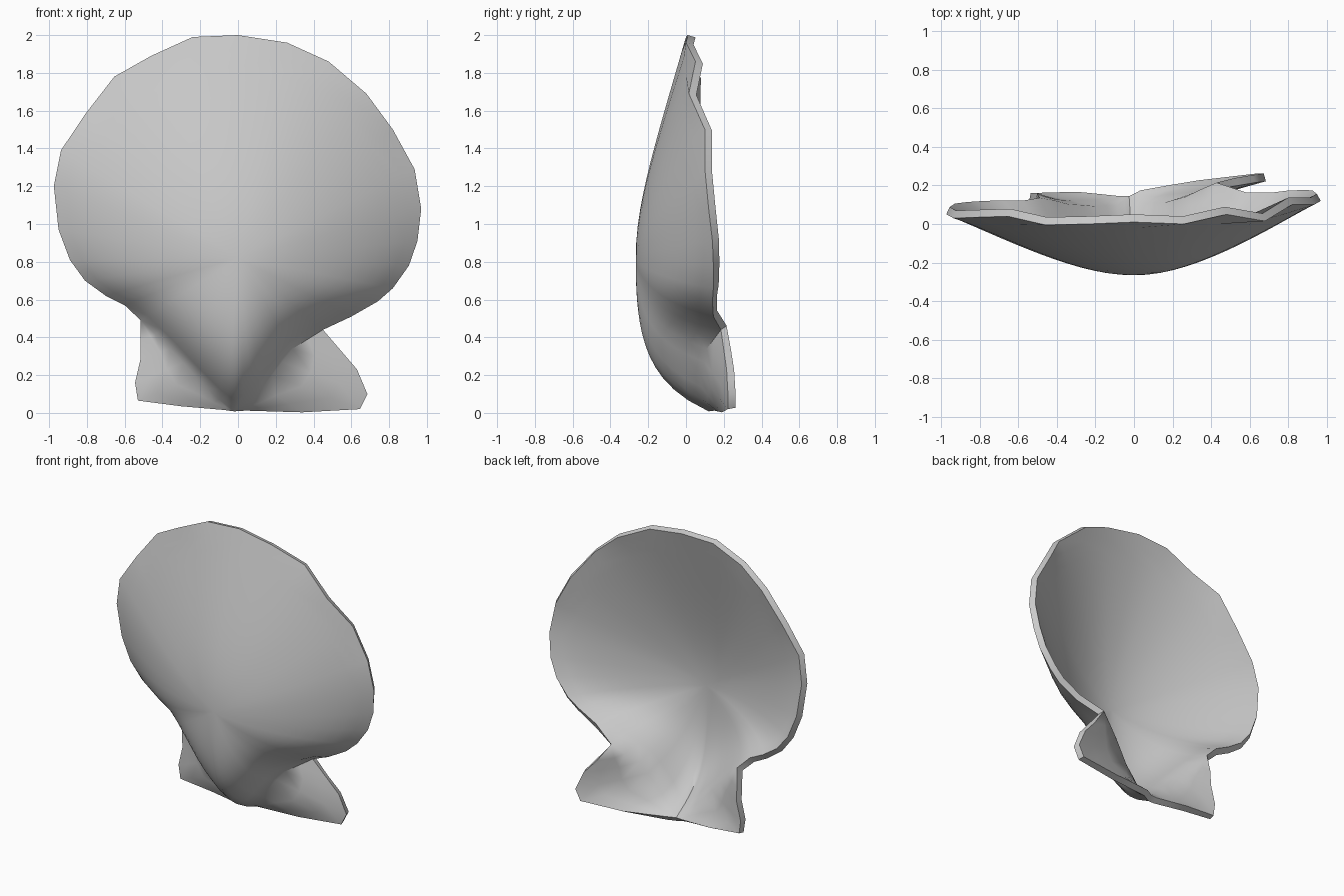
import bpy, bmesh
from math import sqrt
from mathutils import Vector

if "Cube" in bpy.data.objects:
    bpy.data.objects.remove(bpy.data.objects["Cube"])

# Front-surface rim of the fan, (x, y, z), clockwise from the top, then up the left
rim_right = [(0, .01, 2), (.26, 0, 1.96), (.48, .05, 1.86), (.68, .015, 1.69), (.82, .10, 1.5),
             (.935, .10, 1.29), (.97, .12, 1.08), (.95, .14, .91), (.905, .145, .78),
             (.82, .145, .66), (.74, .14, .59), (.6, .145, .51)]
rim_left = [(-.6, .10, .57), (-.7, .10, .62), (-.81, .09, .70), (-.89, .08, .81),
            (-.95, .07, .97), (-.975, .05, 1.2), (-.937, .03, 1.39), (-.81, .035, 1.58),
            (-.655, .04, 1.78), (-.46, -.005, 1.89), (-.24, 0, 1.99)]
# Creases between fan and ears, notch to beak, and the ears' outer edges
fold_right = [(.45, .185, .44), (.29, .11, .34), (.18, .08, .2), (.08, .08, .075), (-.02, .12, .008)]
ear_right = [(.45, .185, .44), (.63, .215, .23), (.685, .222, .10), (.645, .222, .02),
             (.34, .19, .003), (.04, .15, .012), (-.02, .12, .008)]
fold_left = [(-.515, .11, .49), (-.36, .07, .34), (-.22, .06, .19), (-.1, .07, .07), (-.02, .12, .008)]
ear_left = [(-.515, .11, .49), (-.515, .12, .29), (-.545, .12, .16), (-.53, .12, .065),
            (-.3, .13, .035), (-.07, .11, .015), (-.02, .12, .008)]


def resample(points, n):
    """n + 1 points spread evenly over the index range of a polyline."""
    out = []
    for i in range(n + 1):
        s = i / n * (len(points) - 1)
        k = min(int(s), len(points) - 2)
        out.append(Vector(points[k]).lerp(Vector(points[k + 1]), s - k))
    return out


def add_grid(bm, rows, closed=False):
    grid = [[bm.verts.new(p) for p in row] for row in rows]
    n = len(rows[0])
    for a, b in zip(grid, grid[1:]):
        for j in range(n if closed else n - 1):
            k = (j + 1) % n
            bm.faces.new((a[j], a[k], b[k], b[j]))


def dome(t, z):
    """Depth fraction from centre to rim: rounded bowl, fuller and steeper by the beak."""
    k = .4
    bowl = (sqrt(t * t + k * k) - k) / (sqrt(1 + k * k) - k)
    steep = .55 * t ** 2.6 + .45 * t ** 6
    w = min(1, max(0, (.85 - z) / .55))
    return bowl + (steep - bowl) * w


bm = bmesh.new()
fr, fl = resample(fold_right, 8), resample(fold_left, 8)

# Domed fan: rings from the deepest point out to the rim
boundary = [Vector(p) for p in rim_right] + fr + fl[-2::-1] + [Vector(p) for p in rim_left]
centre = Vector((0, -.266, .82))
rows = []
for i in range(15):
    t = i / 14
    ring = []
    for b in boundary:
        p = centre.lerp(b, t)
        p.y = centre.y + (b.y - centre.y) * dome(t, b.z)
        ring.append(p)
    # soften rim ripples and the keel towards the middle
    for _ in range(14 - i):
        ys = [p.y for p in ring]
        for j, p in enumerate(ring):
            p.y = (ys[j - 1] + 2 * ys[j] + ys[(j + 1) % len(ys)]) / 4
    rows.append(ring)
add_grid(bm, rows, closed=True)

# Hinge ears: ruled between crease and outer edge, one outer point per crease point
for fold, edge in ((fr, ear_right), (fl, ear_left)):
    e = [Vector(p) for p in edge]
    outer = e[:1] + [e[0].lerp(e[1], .5)] + e[1:5] + [e[4].lerp(e[5], .5)] + e[5:]
    add_grid(bm, [[a.lerp(b, i / 3) for a, b in zip(fold, outer)] for i in range(4)])

bmesh.ops.remove_doubles(bm, verts=bm.verts, dist=.0008)
bmesh.ops.dissolve_degenerate(bm, edges=bm.edges, dist=.0005)
bmesh.ops.recalc_face_normals(bm, faces=bm.faces)
if sum(f.normal.y * f.calc_area() for f in bm.faces) > 0:
    bmesh.ops.reverse_faces(bm, faces=bm.faces)

mesh = bpy.data.meshes.new("scallop_shell")
bm.to_mesh(mesh)
bm.free()
shell = bpy.data.objects.new("scallop_shell", mesh)
bpy.context.collection.objects.link(shell)

# Wall thickness, growing to the hollow back
solid = shell.modifiers.new("wall", 'SOLIDIFY')
solid.thickness = .042
solid.offset = -1
bpy.context.view_layer.objects.active = shell
shell.select_set(True)
bpy.ops.object.modifier_apply(modifier="wall")
bpy.ops.object.shade_smooth_by_angle(angle=1.0)
